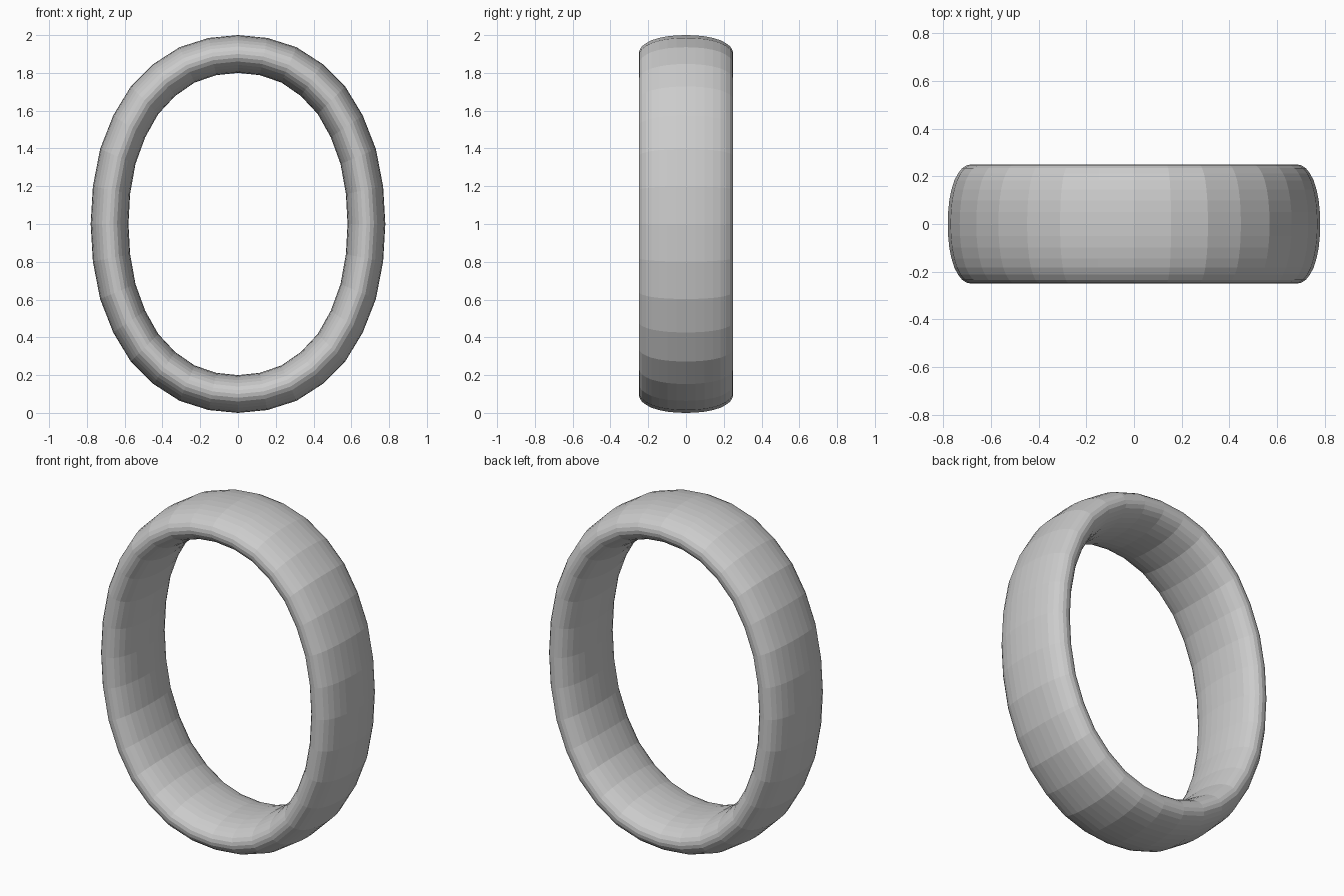
import bpy, bmesh

if "Cube" in bpy.data.objects:
    bpy.data.objects.remove(bpy.data.objects["Cube"])

# Slightly full quarter-round, mirrored into a closed 32-sided loop
QUARTER = [0, .199, .397, .574, .728, .847, .936, .985, 1]


def full_loop():
    q = [(QUARTER[8 - i], QUARTER[i]) for i in range(8)]
    pts = []
    for _ in range(4):
        pts += q
        q = [(-b, a) for a, b in q]
    return pts


def make_oval_ring(name, rx, rz, thick, half_width, height):
    bm = bmesh.new()
    loop = full_loop()
    # One flattened oval section at each step around the ring
    rings = [[bm.verts.new((c * (rx + thick * u), half_width * v,
                            height + s * (rz + thick * u)))
              for u, v in loop] for c, s in loop]
    n = len(loop)
    for i in range(n):
        a, b = rings[i], rings[(i + 1) % n]
        for j in range(n):
            k = (j + 1) % n
            bm.faces.new((a[j], b[j], b[k], a[k]))
    bmesh.ops.recalc_face_normals(bm, faces=bm.faces)
    mesh = bpy.data.meshes.new(name)
    bm.to_mesh(mesh)
    bm.free()
    obj = bpy.data.objects.new(name, mesh)
    bpy.context.collection.objects.link(obj)
    return obj


# Wide oval band standing upright
make_oval_ring("oval_ring", rx=0.68, rz=0.9, thick=0.1, half_width=0.25, height=1.0)
